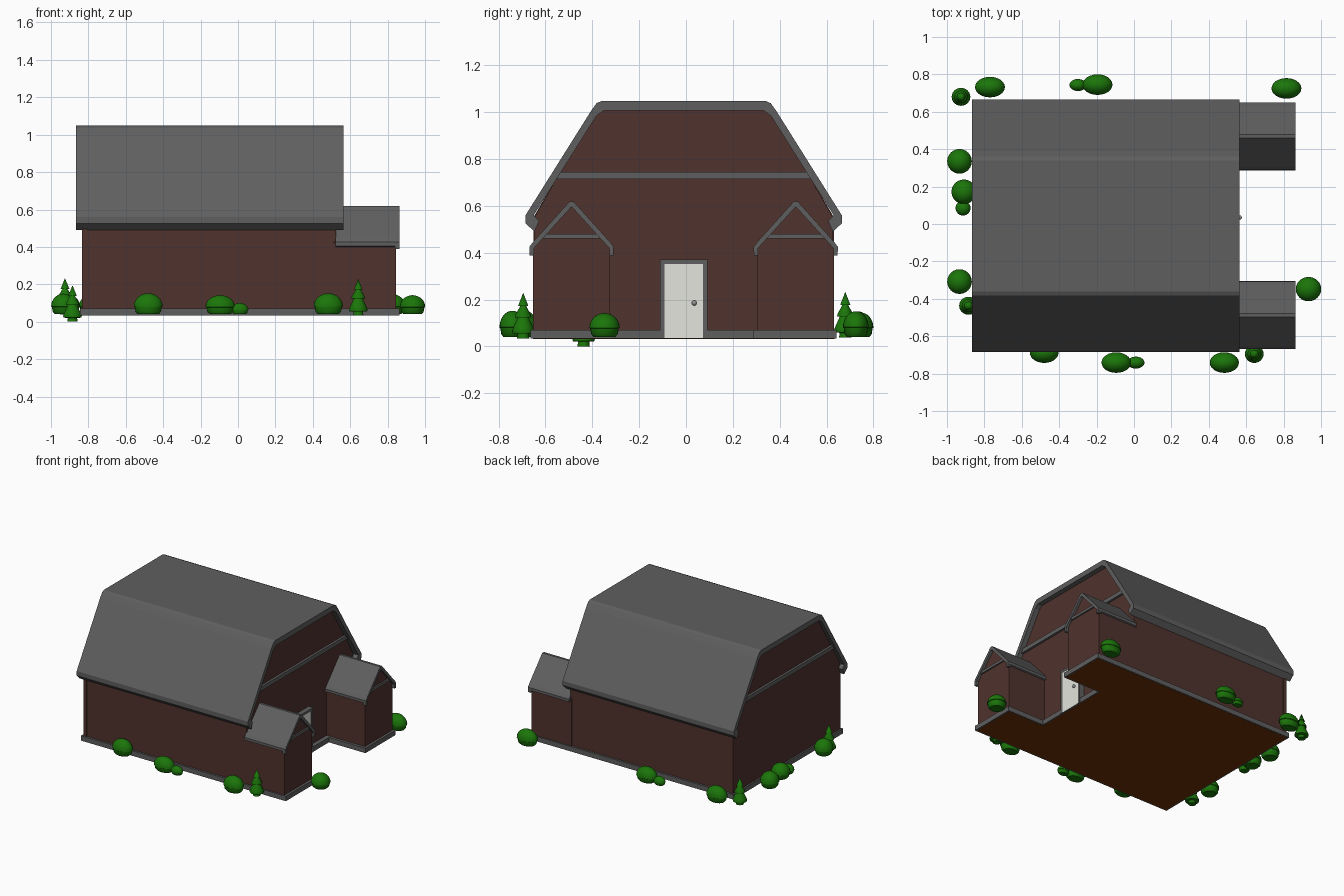
import bpy, bmesh, math
from mathutils import Vector

if "Cube" in bpy.data.objects:
    bpy.data.objects.remove(bpy.data.objects["Cube"])

CY = -0.01  # the building's mirror plane in y


def material(name, r, g, b):
    m = bpy.data.materials.new(name)
    m.diffuse_color = (r, g, b, 1)
    m.use_nodes = True
    m.node_tree.nodes["Principled BSDF"].inputs["Base Color"].default_value = m.diffuse_color
    return m


GREY = material("roof grey", 0.114, 0.114, 0.114)
BROWN = material("wall brown", 0.08, 0.032, 0.026)
CREAM = material("door cream", 0.77, 0.78, 0.72)
GREEN = material("leaf green", 0.011, 0.18, 0.003)
FLOOR = material("floor brown", 0.165, 0.03, 0.002)
METAL = material("knob metal", 0.3, 0.3, 0.29)


def finish(name, bm, mat, smooth=False):
    bmesh.ops.recalc_face_normals(bm, faces=bm.faces)
    me = bpy.data.meshes.new(name)
    bm.to_mesh(me)
    bm.free()
    me.materials.append(mat)
    ob = bpy.data.objects.new(name, me)
    bpy.context.collection.objects.link(ob)
    if smooth:
        bpy.ops.object.select_all(action='DESELECT')
        bpy.context.view_layer.objects.active = ob
        ob.select_set(True)
        bpy.ops.object.shade_smooth_by_angle(angle=math.radians(40))
    return ob


def extrude(name, pts, offset, mat):
    """Extrude a flat outline of 3D points by an offset."""
    bm = bmesh.new()
    face = bm.faces.new([bm.verts.new(p) for p in pts])
    ext = bmesh.ops.extrude_face_region(bm, geom=[face])
    vs = [v for v in ext["geom"] if isinstance(v, bmesh.types.BMVert)]
    bmesh.ops.translate(bm, verts=vs, vec=Vector(offset))
    return finish(name, bm, mat)


def along_x(name, yz, x0, x1, mat):
    return extrude(name, [(x0, y + CY, z) for y, z in yz], (x1 - x0, 0, 0), mat)


def box(name, x0, x1, y0, y1, z0, z1, mat):
    return along_x(name, [(y0, z0), (y1, z0), (y1, z1), (y0, z1)], x0, x1, mat)


def mirrored(half):
    """Complete a half profile (y >= 0) by mirroring it."""
    return half + [(-y, z) for y, z in reversed(half) if y > 0]


def revolve(name, profile, loc, rx, ry, mat, seg=24):
    bm = bmesh.new()
    vs = [bm.verts.new((r, 0, z)) for r, z in profile]
    es = [bm.edges.new(p) for p in zip(vs, vs[1:])]
    bmesh.ops.spin(bm, geom=vs + es, axis=(0, 0, 1), cent=(0, 0, 0),
                   steps=seg, angle=2 * math.pi)
    bmesh.ops.remove_doubles(bm, verts=bm.verts, dist=1e-4)
    for v in bm.verts:
        v.co = (v.co.x * rx + loc[0], v.co.y * ry + loc[1], v.co.z + loc[2])
    return finish(name, bm, mat, True)


# Foundation: U-shaped slab with a brown underside plate
def u_outline(d, z):
    pts = [(-0.845 + d, 0.653 - d), (0.863 - d, 0.653 - d), (0.863 - d, 0.295 + d), (0.558 - d, 0.295 + d)]
    pts += [(x, -y) for x, y in reversed(pts)]
    return [(x, y + CY, z) for x, y in pts]


extrude("foundation", u_outline(0, 0.033), (0, 0, 0.037), GREY)
extrude("floor", u_outline(0.01, 0.032), (0, 0, 0.006), FLOOR)

# Main hall with a slightly proud back gable wall
hall = mirrored([(0.638, 0.05), (0.638, 0.55), (0.385, 0.99), (0.345, 1.02)])
along_x("main_walls", hall, -0.81, 0.525, BROWN)
back = mirrored([(0.642, 0.05), (0.642, 0.55), (0.385, 0.99), (0.345, 1.02)])
along_x("back_gable_wall", back, -0.833, -0.805, BROWN)

# Main roof shell with lipped eaves
outer = [(0.35, 1.048), (0.372, 1.038), (0.397, 1.003), (0.675, 0.56), (0.675, 0.525), (0.637, 0.49)]
inner = [(0.617, 0.535), (0.64, 0.56), (0.372, 0.985), (0.34, 1.008)]
rim = outer + inner
along_x("main_roof", rim + [(-y, z) for y, z in reversed(rim)], -0.865, 0.563, GREY)

# Horizontal trim bands on both gables
band = mirrored([(0.56, 0.714), (0.54, 0.745)])
along_x("front_gable_band", band, 0.52, 0.542, GREY)
along_x("back_gable_band", band, -0.85, -0.83, GREY)

# Two gabled wings, one on each side of the door
for side, s in (("left", -1), ("right", 1)):
    def at(pts):
        return [(s * 0.4785 + y, z) for y, z in pts]
    wing = mirrored([(0.164, 0.05), (0.164, 0.42), (0, 0.605)])
    along_x(side + "_wing_walls", at(wing), 0.51, 0.845, BROWN)
    o = [(0.009, 0.618), (0.165, 0.445), (0.18, 0.425), (0.18, 0.405), (0.17, 0.4)]
    i = [(0.16, 0.42), (0.004, 0.592)]
    flip = [(-y, z) for y, z in reversed(o + i)]
    along_x(side + "_wing_roof", at(o + i + flip), 0.52, 0.864, GREY)
    c = s * 0.4785
    box(side + "_wing_crossbar", 0.835, 0.856, c - 0.125, c + 0.125, 0.46, 0.48, GREY)
    for e in (-1, 1):  # small drop at each eave end
        d = c + e * 0.17
        box(side + "_eave_drop", 0.84, 0.864, d - 0.009, d + 0.009, 0.388, 0.42, GREY)

# Door, frame and knob
box("door", 0.52, 0.552, -0.082, 0.086, 0.034, 0.355, CREAM)
for s in (-1, 1):
    box("door_jamb", 0.52, 0.562, s * 0.092 - 0.01, s * 0.092 + 0.01, 0.034, 0.355, GREY)
box("door_lintel", 0.52, 0.562, -0.102, 0.102, 0.352, 0.37, GREY)
box("door_sill", 0.545, 0.559, -0.082, 0.086, 0.034, 0.04, GREY)
# cream face plate in front of the foundation edge
box("door_panel", 0.55, 0.56, -0.082, 0.086, 0.036, 0.354, CREAM)
bm = bmesh.new()
bmesh.ops.create_uvsphere(bm, u_segments=12, v_segments=8, radius=0.011)
bmesh.ops.translate(bm, verts=bm.verts, vec=(0.566, 0.035, 0.185))
finish("door_knob", bm, METAL, True)

# Bushes: dome with a rim above a narrower base
bushes = [  # x, y, rx, ry, height
    (-0.77, 0.732, 0.08, 0.055, 0.11), (-0.30, 0.743, 0.045, 0.032, 0.06),
    (-0.195, 0.745, 0.08, 0.055, 0.105), (0.815, 0.725, 0.08, 0.055, 0.11),
    (-0.933, 0.335, 0.066, 0.066, 0.11), (-0.91, 0.172, 0.066, 0.066, 0.105),
    (-0.914, 0.085, 0.04, 0.04, 0.065), (-0.933, -0.308, 0.066, 0.066, 0.11),
    (-0.48, -0.688, 0.077, 0.055, 0.112), (-0.095, -0.741, 0.079, 0.055, 0.102),
    (0.01, -0.741, 0.046, 0.032, 0.06), (0.483, -0.741, 0.078, 0.055, 0.112),
    (0.933, -0.348, 0.068, 0.065, 0.102),
]
for x, y, rx, ry, h in bushes:
    prof = [(0, 0), (0.7, 0), (0.87, 0.12 * h), (0.94, 0.36 * h), (1, 0.38 * h)]
    for k in range(1, 9):
        a = k * math.pi / 16
        prof.append((math.cos(a) if k < 8 else 0, h * (0.38 + 0.62 * math.sin(a))))
    revolve("bush", prof, (x, y, 0.04), rx, ry, GREEN)

# Small three-tier conifers
tree = [(0, 0), (0.55, 0), (0.5, 0.02), (0.95, 0.022), (1, 0.032), (0.85, 0.05), (0.45, 0.094),
        (0.72, 0.09), (0.7, 0.1), (0.22, 0.142), (0.46, 0.138), (0, 0.195)]
for x, y, z in ((-0.925, 0.68, 0.038), (-0.885, -0.437, 0.0), (0.643, -0.695, 0.034)):
    revolve("conifer", tree, (x, y, z), 0.05, 0.048, GREEN)
